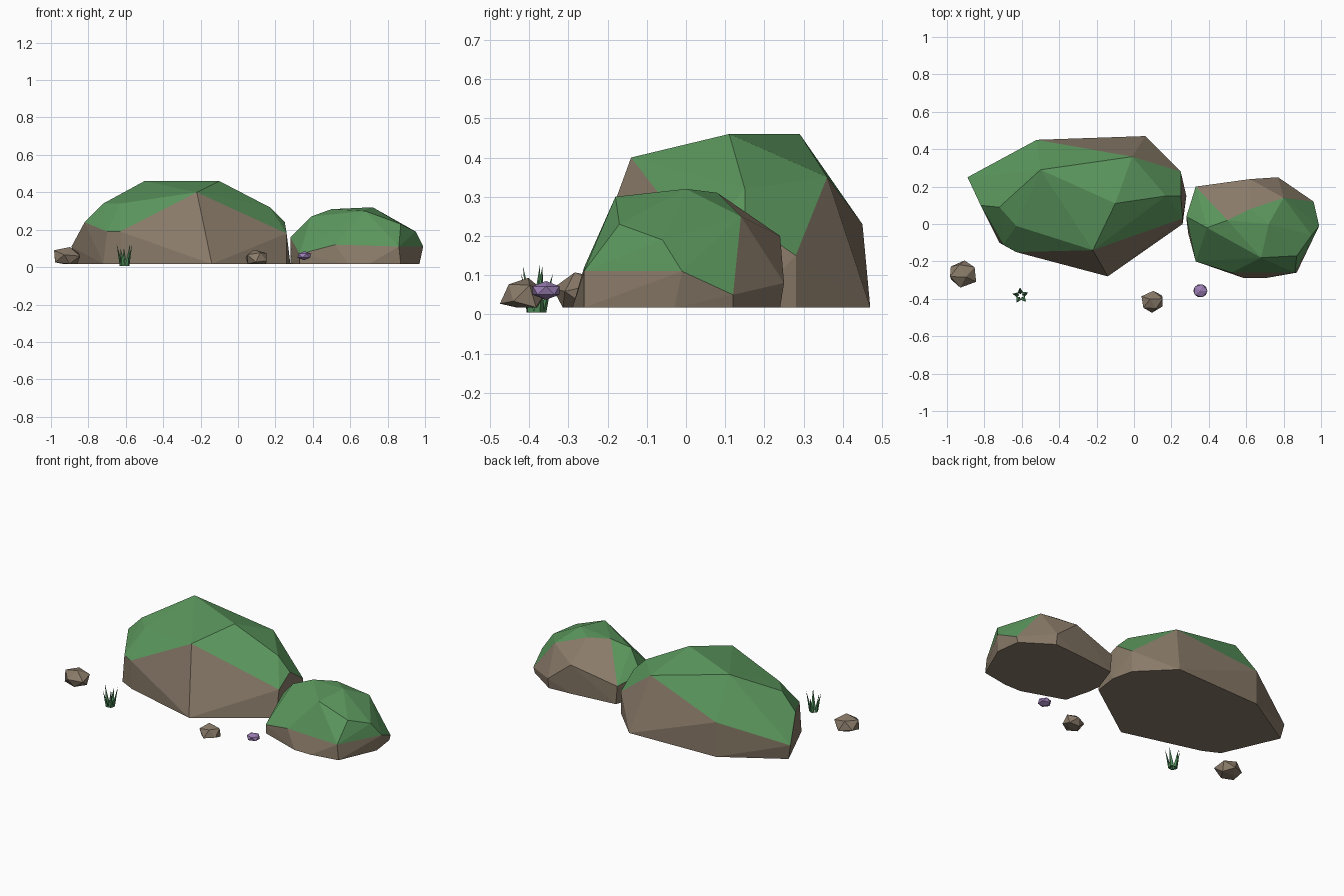
import bpy
import bmesh
import math
import random
from mathutils import Vector, Matrix

random.seed(4)
GROUND = 0.017

if "Cube" in bpy.data.objects:
    bpy.data.objects.remove(bpy.data.objects["Cube"], do_unlink=True)


def make_material(name, rgb):
    mat = bpy.data.materials.new(name)
    mat.use_nodes = True
    colour = (*rgb, 1.0)
    mat.diffuse_color = colour
    shader = mat.node_tree.nodes["Principled BSDF"]
    shader.inputs["Base Color"].default_value = colour
    shader.inputs["Roughness"].default_value = 0.9
    return mat


stone = make_material("stone_brown", (0.25, 0.195, 0.14))
moss = make_material("moss_green", (0.105, 0.31, 0.11))
blade_green = make_material("grass_green", (0.08, 0.26, 0.1))
violet = make_material("crystal_violet", (0.33, 0.21, 0.46))


def finish(bm, name, materials):
    """Turn a bmesh into a flat shaded object."""
    bmesh.ops.recalc_face_normals(bm, faces=bm.faces[:])
    mesh = bpy.data.meshes.new(name)
    bm.to_mesh(mesh)
    bm.free()
    for mat in materials:
        mesh.materials.append(mat)
    obj = bpy.data.objects.new(name, mesh)
    bpy.context.collection.objects.link(obj)
    return obj


def hull(points):
    """Faceted convex stone wrapped around a set of points."""
    bm = bmesh.new()
    for p in points:
        bm.verts.new(p)
    result = bmesh.ops.convex_hull(bm, input=bm.verts[:])
    unused = {v for v in result["geom_interior"] + result["geom_unused"]
              if isinstance(v, bmesh.types.BMVert)}
    bmesh.ops.delete(bm, geom=list(unused), context="VERTS")
    bmesh.ops.recalc_face_normals(bm, faces=bm.faces[:])
    bmesh.ops.dissolve_limit(bm, angle_limit=math.radians(1.5),
                             verts=bm.verts[:], edges=bm.edges[:])
    return bm


def boulder(name, corners, base, is_bare):
    """Boulder with a flat base; faces that reach the ground or are bare stay stone."""
    points = [Vector(c) / 100 for c in corners]
    points += [Vector((x / 100, y / 100, GROUND)) for x, y in base]
    bm = hull(points)
    for face in bm.faces:
        grounded = min(v.co.z for v in face.verts) < GROUND + 0.005
        bare = grounded or is_bare(face.normal, face.calc_center_median())
        face.material_index = 0 if bare else 1
    return finish(bm, name, [stone, moss])


# Large boulder: moss on the top, bare steep end
boulder(
    "large_boulder",
    [(-50, 29, 46), (-10, 11, 46), (-22, -14, 40), (-1, 36, 35),
     (-52, 45, 23), (-89, 25, 11), (-82, 10, 24), (-72, 9, 34),
     (-63, -1, 34), (-63, -15, 19), (-70, -11, 19),
     (2, -11, 14), (26, 3, 18), (17, 15, 32), (25, 15, 24), (25, 28, 15)],
    [(-87, 24), (-80, 8), (-72, -10), (-62, -15), (-14, -28),
     (26, 0), (28, 15), (25, 28), (6, 47), (-52, 45)],
    lambda n, c: n.z < 0.4 and c.x < -0.6 and n.y < 0)

# Small boulder: moss on the top and front, bare back
boulder(
    "small_boulder",
    [(68, -18, 30), (72, 0, 32), (50, 2, 31), (39, -2, 27), (62, 8, 31),
     (87, -17, 23), (95, -6, 19), (99, -1, 11), (86, -26, 11),
     (52, -26, 12), (33, -20, 7), (28, 4, 16), (33, 20, 13),
     (62, 24, 20), (77, 25, 8), (80, 14, 25), (96, 12, 5)],
    [(28, 3), (29, -5), (33, -20), (59, -29), (70, -29), (87, -26),
     (97, -3), (95, 12), (77, 24), (62, 23), (34, 20)],
    lambda n, c: n.y > 0.45)


# Pebbles: irregular chunks cut flat at the ground
def pebble(name, centre, size, turn):
    bm = bmesh.new()
    bmesh.ops.create_icosphere(bm, subdivisions=1, radius=1)
    spin = Matrix.Rotation(turn, 3, "Z") @ Matrix.Rotation(turn / 2, 3, "X")
    points = []
    for v in bm.verts:
        p = spin @ v.co * random.uniform(0.9, 1.08)
        p = Vector(a * b for a, b in zip(p, size)) + Vector(centre)
        p.z = max(p.z, GROUND)
        points.append(p)
    bm.free()
    finish(hull(points), name, [stone])


pebble("left_pebble", (-0.917, -0.265, 0.05), (0.083, 0.075, 0.064), 0.7)
pebble("middle_pebble", (0.1, -0.415, 0.042), (0.066, 0.058, 0.053), 1.9)

# Small violet crystal
bm = bmesh.new()
bmesh.ops.create_icosphere(
    bm, subdivisions=1, radius=1,
    matrix=Matrix.Translation((0.355, -0.357, 0.061)) @ Matrix.Diagonal((0.042, 0.04, 0.024, 1)))
finish(bm, "violet_crystal", [violet])

# Grass tuft: pointed blades fanning out from one root
bm = bmesh.new()
root = Vector((-0.606, -0.383, 0.005))
for i in range(5):
    angle = math.tau * i / 5 + 0.4
    out = Vector((math.cos(angle), math.sin(angle), 0))
    side = Vector((-out.y, out.x, 0)) * 0.014
    foot = root + out * 0.018
    tip = root + out * 0.044 + Vector((0, 0, 0.12 - 0.02 * (i % 2)))
    ring = [bm.verts.new(p) for p in
            (foot + side, foot + out * 0.009, foot - side, foot - out * 0.009)]
    top = bm.verts.new(tip)
    bm.faces.new(ring[::-1])
    for a, b in zip(ring, ring[1:] + ring[:1]):
        bm.faces.new((a, b, top))
finish(bm, "grass_tuft", [blade_green])
